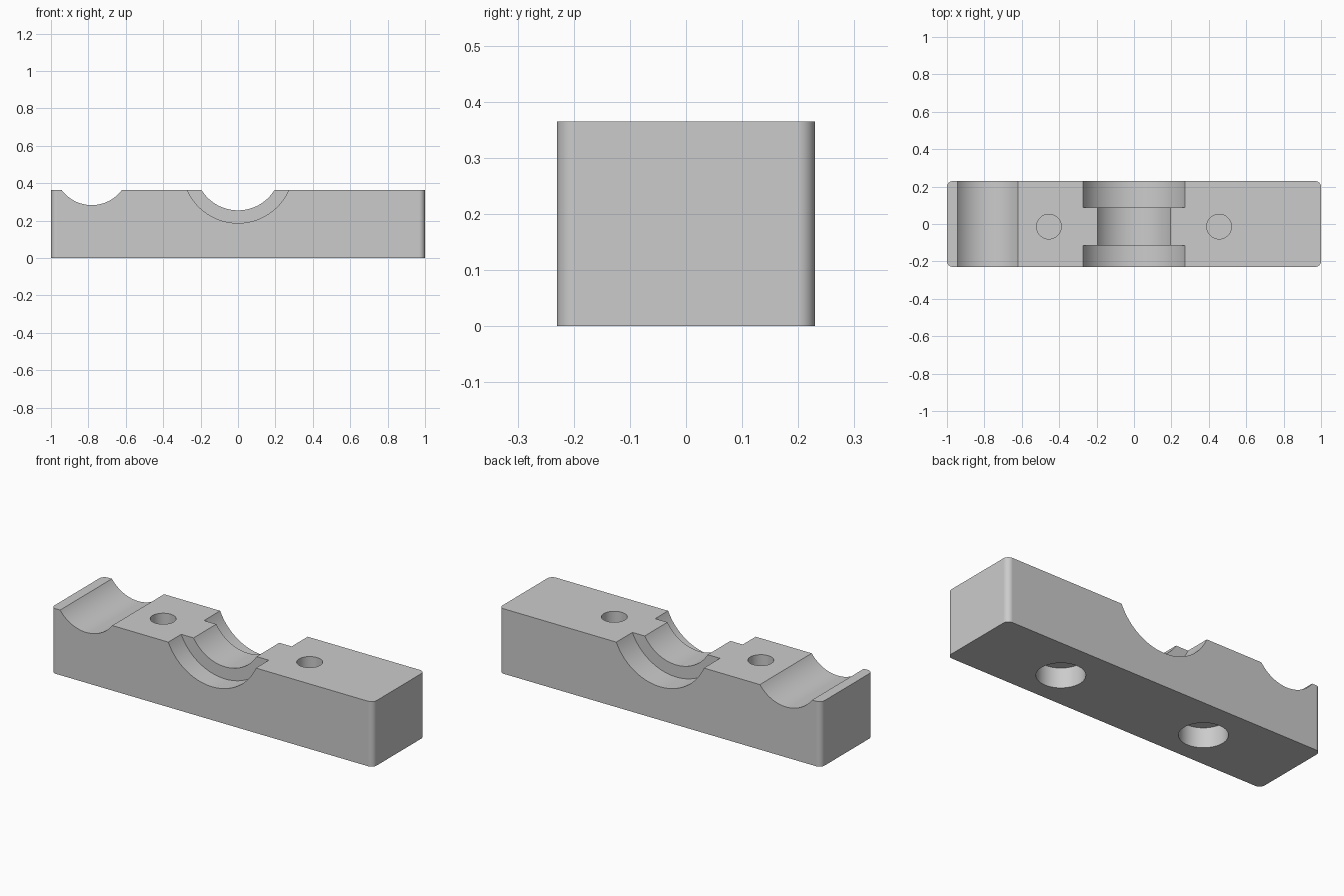
import bpy, bmesh, math
from mathutils import Matrix

if "Cube" in bpy.data.objects:
    bpy.data.objects.remove(bpy.data.objects["Cube"], do_unlink=True)

LENGTH, DEPTH, HEIGHT = 2.0, 0.46, 0.365
AXIS_Z = 0.484      # shared height of the groove axes
MID_Y = -0.014      # centre line of the holes and the inner ridge
RIDGE = 0.101       # half width of the ridge in the central groove

grey = bpy.data.materials.new("light grey")
grey.use_nodes = True
grey.diffuse_color = (0.6, 0.6, 0.6, 1)
grey.node_tree.nodes["Principled BSDF"].inputs["Base Color"].default_value = (0.6, 0.6, 0.6, 1)


def make_object(name, bm):
    mesh = bpy.data.meshes.new(name)
    bm.to_mesh(mesh)
    bm.free()
    obj = bpy.data.objects.new(name, mesh)
    bpy.context.collection.objects.link(obj)
    mesh.materials.append(grey)
    return obj


def cylinder(name, radius, start, end, matrix, segments):
    bm = bmesh.new()
    bmesh.ops.create_cone(bm, cap_ends=True, segments=segments, radius1=radius,
                          radius2=radius, depth=end - start,
                          matrix=matrix @ Matrix.Translation((0, 0, (start + end) / 2)))
    return make_object(name, bm)


def groove(name, x, radius, y0=-0.4, y1=0.4):
    matrix = Matrix.Translation((x, 0, AXIS_Z)) @ Matrix.Rotation(-math.pi / 2, 4, 'X')
    return cylinder(name, radius, y0, y1, matrix, 128)


def hole(name, x, radius, z0, z1):
    return cylinder(name, radius, z0, z1, Matrix.Translation((x, MID_Y, 0)), 64)


# Block with rounded upright corners
bm = bmesh.new()
bmesh.ops.create_cube(bm, size=1, matrix=Matrix.Translation((0, 0, HEIGHT / 2))
                      @ Matrix.Diagonal((LENGTH, DEPTH, HEIGHT, 1)))
upright = [e for e in bm.edges if abs(e.verts[0].co.z - e.verts[1].co.z) > 0.1]
bmesh.ops.bevel(bm, geom=upright, offset=0.032, segments=8, profile=0.5, affect='EDGES')
block = make_object("clamp_block", bm)

# Central groove, wider at both ends, and the single side groove
cutters = [
    groove("inner_groove_cutter", 0, 0.229),
    groove("front_groove_cutter", 0, 0.297, -0.4, MID_Y - RIDGE),
    groove("back_groove_cutter", 0, 0.297, MID_Y + RIDGE, 0.4),
    groove("side_groove_cutter", -0.782, 0.201),
]

# Bolt holes above and wider pockets below, parted by a thin web
for side, x in (("right", -0.455), ("left", 0.455)):
    cutters.append(hole(side + "_bolt_hole_cutter", x, 0.066, 0.118, 0.5))
    cutters.append(hole(side + "_pocket_cutter", x, 0.122, -0.1, 0.112))

bpy.ops.object.select_all(action='DESELECT')
block.select_set(True)
bpy.context.view_layer.objects.active = block
for cutter in cutters:
    cutter.hide_render = True
    mod = block.modifiers.new(cutter.name, 'BOOLEAN')
    mod.operation, mod.solver, mod.object = 'DIFFERENCE', 'EXACT', cutter
    bpy.ops.object.modifier_apply(modifier=mod.name)
    bpy.data.objects.remove(cutter, do_unlink=True)

# Smooth curves, crisp edges and even flat faces
bpy.ops.object.shade_smooth_by_angle(angle=math.radians(30))
normals = block.modifiers.new("even_normals", 'WEIGHTED_NORMAL')
normals.keep_sharp = True
